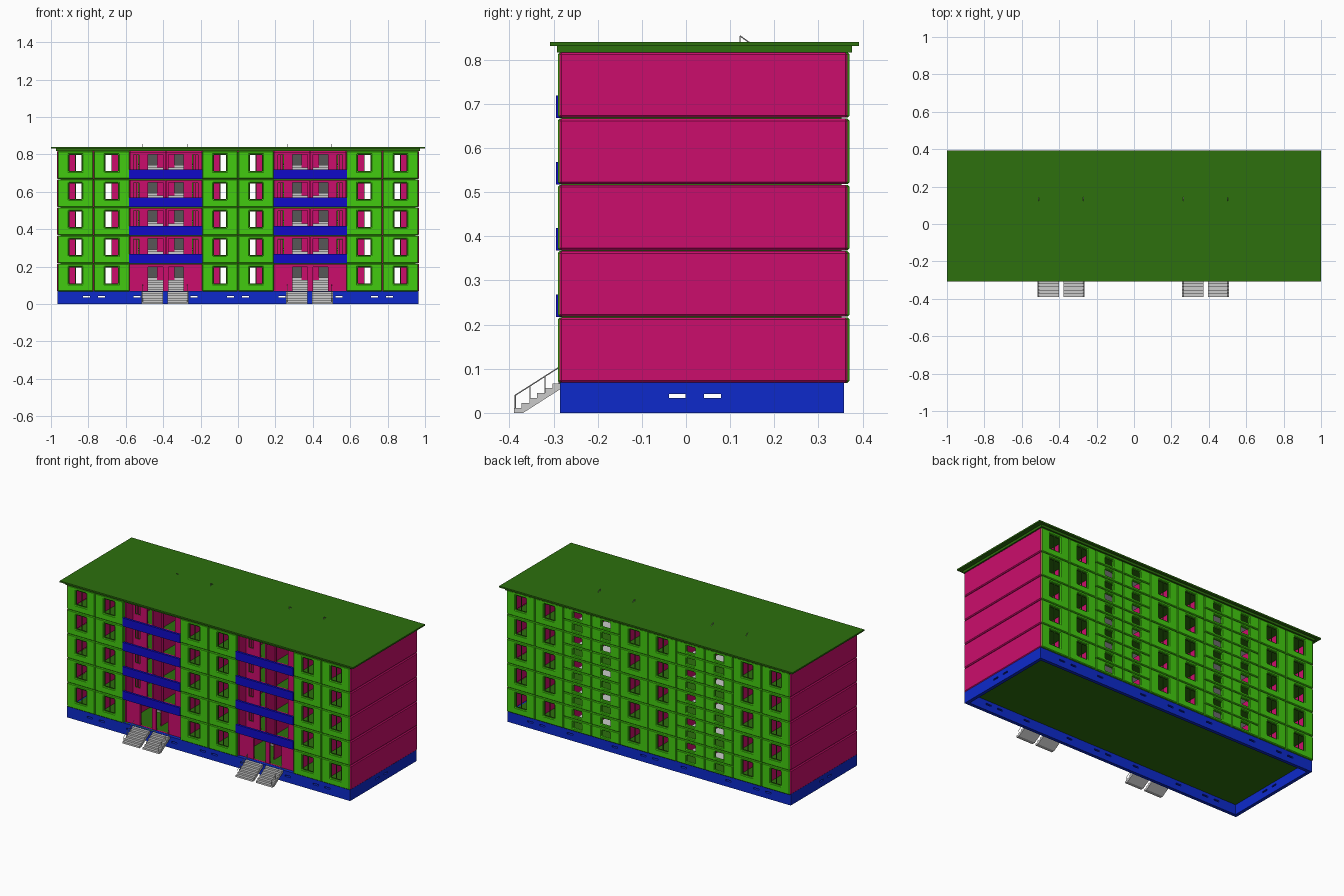
import bpy, bmesh
from mathutils import Vector

if "Cube" in bpy.data.objects:
    bpy.data.objects.remove(bpy.data.objects["Cube"])

def mat(name, r, g, b):
    m = bpy.data.materials.new(name)
    m.diffuse_color = (r, g, b, 1)
    m.use_nodes = True
    m.node_tree.nodes["Principled BSDF"].inputs["Base Color"].default_value = m.diffuse_color
    return m

GREEN = mat("panel_green", 0.055, 0.60, 0.005)
DARK = mat("roof_green", 0.026, 0.16, 0.004)
PINK = mat("wall_magenta", 0.60, 0.004, 0.15)
BLUE = mat("base_blue", 0.004, 0.023, 0.60)
DEEP = mat("balcony_blue", 0.005, 0.003, 0.58)

BAY, H, Z0, NF = 0.193, 0.1502, 0.067, 5
LEVELS = [Z0 + H * i for i in range(NF)]
CENTRES = [-0.965 + BAY * (i + 0.5) for i in range(10)]
STAIR_BAYS = (2, 3, 6, 7)
PLAIN = [c for i, c in enumerate(CENTRES) if i not in STAIR_BAYS]
SHAFTS = [CENTRES[i] for i in STAIR_BAYS]

def finish(bm, name, material=None, bevel=0):
    bmesh.ops.recalc_face_normals(bm, faces=bm.faces)
    me = bpy.data.meshes.new(name)
    bm.to_mesh(me)
    bm.free()
    ob = bpy.data.objects.new(name, me)
    bpy.context.collection.objects.link(ob)
    if material:
        me.materials.append(material)
    if bevel:
        b = ob.modifiers.new("bevel", 'BEVEL')
        b.width, b.segments, b.limit_method = bevel, 1, 'ANGLE'
    return ob

def wall(bm, axis, u, z, w, holes=()):
    """Solid slab along x or y with rectangular holes (u0, u1, z0, z1)."""
    us = sorted({*u, *[k for h in holes for k in h[:2]]})
    zs = sorted({*z, *[k for h in holes for k in h[2:] if z[0] <= k <= z[1]]})
    cache = {}

    def v(i, j, k):
        if (i, j, k) not in cache:
            p = (us[i], w[k], zs[j]) if axis == 'x' else (w[k], us[i], zs[j])
            cache[i, j, k] = bm.verts.new(p)
        return cache[i, j, k]

    def solid(i, j):
        if not (0 <= i < len(us) - 1 and 0 <= j < len(zs) - 1):
            return False
        a, b = (us[i] + us[i + 1]) / 2, (zs[j] + zs[j + 1]) / 2
        return not any(h[0] < a < h[1] and h[2] < b < h[3] for h in holes)

    for i in range(len(us) - 1):
        for j in range(len(zs) - 1):
            if not solid(i, j):
                continue
            for k in (0, 1):
                bm.faces.new([v(i, j, k), v(i + 1, j, k), v(i + 1, j + 1, k), v(i, j + 1, k)])
            for di, dj, a, b in ((-1, 0, (0, 0), (0, 1)), (1, 0, (1, 0), (1, 1)),
                                 (0, -1, (0, 0), (1, 0)), (0, 1, (0, 1), (1, 1))):
                if not solid(i + di, j + dj):
                    p, q = (i + a[0], j + a[1]), (i + b[0], j + b[1])
                    bm.faces.new([v(*p, 0), v(*q, 0), v(*q, 1), v(*p, 1)])

def box(bm, x, y, z):
    wall(bm, 'x', x, z, y)

def frame(bm, u, z, w, t=0.004):
    """Window frame with a centre mullion."""
    m = (u[0] + u[1]) / 2
    wall(bm, 'x', u, z, w, [(u[0] + t, m - t / 2, z[0] + t, z[1] - t),
                            (m + t / 2, u[1] - t, z[0] + t, z[1] - t)])

# Facade panels with window openings, and their frames
frames = bmesh.new()
for name, w in (("front_panels", (-0.29, -0.27)), ("back_panels", (0.35, 0.37))):
    bm = bmesh.new()
    wf = (w[0] + 0.007, w[0] + 0.012)
    for c in PLAIN:
        for z in LEVELS:
            win = (c - 0.037, c + 0.037, z + 0.04, z + 0.132)
            wall(bm, 'x', (c - 0.0955, c + 0.0955), (z + 0.001, z + H - 0.001), w, [win])
            frame(frames, win[:2], win[2:], wf)
    if name == "back_panels":
        # half-storey panels of the stairwells
        for c in SHAFTS:
            for k in range(NF * 2):
                z = Z0 + k * H / 2
                win = (c - 0.03, c + 0.03, z + 0.018, z + 0.058)
                wall(bm, 'x', (c - 0.0955, c + 0.0955), (z + 0.001, z + H / 2 - 0.001), w, [win])
    finish(bm, name, GREEN, 0.004)
finish(frames, "window_frames", DARK)

# Gable end panels
bm = bmesh.new()
for s in (-1, 1):
    for z in LEVELS:
        wall(bm, 'y', (-0.287, 0.366), (z + 0.001, z + H - 0.001), (s * 0.95, s * 0.969))
finish(bm, "end_panels", PINK, 0.005)

# Hollow plinth with vent slots
bm = bmesh.new()
vents = [(s * x - 0.019, s * x + 0.019, 0.034, 0.043)
         for s in (-1, 1) for x in (0.81, 0.73, 0.54, 0.235, 0.04)]
ends = [(y - 0.019, y + 0.019, 0.034, 0.043) for y in (-0.02, 0.06)]
for w in ((-0.286, -0.266), (0.338, 0.358)):
    wall(bm, 'x', (-0.965, 0.965), (0, 0.069), w, vents)
for s in (-1, 1):
    wall(bm, 'y', (-0.266, 0.338), (0, 0.069), (s * 0.945, s * 0.965), ends)
finish(bm, "plinth", BLUE)

# Floor slabs and stepped roof
bm = bmesh.new()
for z in LEVELS:
    box(bm, (-0.95, 0.95), (-0.282, 0.352), (z - 0.006, z + 0.002))
finish(bm, "floor_slabs", DARK)
bm = bmesh.new()
box(bm, (-0.972, 0.972), (-0.292, 0.376), (0.817, 0.831))
box(bm, (-1, 1), (-0.308, 0.392), (0.831, 0.84))
finish(bm, "roof", DARK)

# Interior walls: spine with doorways, cross walls at the bay lines
bm = bmesh.new()
doors = []
for i, c in enumerate(CENTRES):
    if i in STAIR_BAYS:
        d = (c - 0.05, c + 0.05)
    else:
        d = (c, c + 0.045) if i in (0, 4, 8) else (c - 0.045, c)
    doors += [(*d, z + 0.002, z + 0.135) for z in LEVELS]
wall(bm, 'x', (-0.95, 0.95), (Z0, 0.817), (0.02, 0.03), doors)
for i in range(1, 10):
    x = -0.965 + BAY * i
    front = -0.27 if i in (2, 4, 6, 8) else -0.2
    wall(bm, 'y', (front, 0.35), (Z0, 0.817), (x - 0.003, x + 0.003))
finish(bm, "interior_walls", PINK)

# Loggias: recessed walls, dividers, ground floor entrances and blue parapets
walls, parapets, loggia_frames = bmesh.new(), bmesh.new(), bmesh.new()
for mid in (-0.386, 0.386):
    for n, z in enumerate(LEVELS):
        y = -0.2 if n else -0.265
        holes = []
        for s in (-1, 1):
            a, b = sorted((mid + s * 0.014, mid + s * 0.095))
            holes.append((a, b, z + 0.003, z + 0.132))
            if n:
                a, b = sorted((mid + s * 0.14, mid + s * 0.176))
                holes.append((a, b, z + 0.045, z + 0.132))
                frame(loggia_frames, (a, b), (z + 0.045, z + 0.132), (y + 0.002, y + 0.006), 0.003)
        wall(walls, 'x', (mid - BAY, mid + BAY), (z + 0.002, z + H - 0.006), (y, y + 0.01), holes)
        if n:
            wall(walls, 'y', (-0.28, -0.2), (z + 0.002, z + H - 0.006), (mid - 0.005, mid + 0.005))
            box(parapets, (mid - 0.196, mid + 0.196), (-0.295, -0.281), (z, z + 0.051))
finish(walls, "loggia_walls", PINK)
finish(parapets, "balcony_parapets", DEEP)
finish(loggia_frames, "loggia_window_frames", DARK)

# Stair flights with handrails
stairs = bmesh.new()
rails = bpy.data.curves.new("stair_handrails", 'CURVE')
rails.dimensions = '3D'
rails.bevel_depth, rails.bevel_resolution = 0.0014, 0

def rod(a, b):
    sp = rails.splines.new('POLY')
    sp.points.add(1)
    for p, q in zip(sp.points, (a, b)):
        p.co = (*q, 1)

def flight(x, y0, z0, dy, dz, rail_x, n=6):
    prof = [(y0, z0)]
    for i in range(n):
        prof += [(y0 + dy * i / n, z0 + dz * (i + 1) / n),
                 (y0 + dy * (i + 1) / n, z0 + dz * (i + 1) / n)]
    prof += [(y0 + dy, z0 + dz * 0.8), (y0 + dy * 0.2, z0)]
    f = stairs.faces.new([stairs.verts.new((x[0], *p)) for p in prof])
    ext = bmesh.ops.extrude_face_region(stairs, geom=[f], use_keep_orig=True)["geom"]
    bmesh.ops.translate(stairs, vec=(x[1] - x[0], 0, 0),
                        verts=[g for g in ext if isinstance(g, bmesh.types.BMVert)])
    up = Vector((0, 0, 0.038))
    foot = [Vector((rail_x, y0 + dy * t, z0 + dz * t)) for t in (0.03, 0.35, 0.67, 0.98)]
    for p in foot:
        rod(p, p + up)
    rod(foot[0] + up, foot[-1] + up)

for shift in (0, 0.772):
    for a, b, r in ((-0.515, -0.40, -0.508), (-0.377, -0.265, -0.272)):
        x, r = (a + shift, b + shift), r + shift
        flight(x, -0.39, 0, 0.105, Z0, r)
        for z in LEVELS:
            flight(x, -0.06, z, 0.105, H / 2, r)
            flight(x, 0.225, z + H / 2, -0.105, H / 2, r)
            box(stairs, x, (0.225, 0.345), (z + H / 2 - 0.008, z + H / 2))
finish(stairs, "stair_flights")
bpy.context.collection.objects.link(bpy.data.objects.new("stair_handrails", rails))
